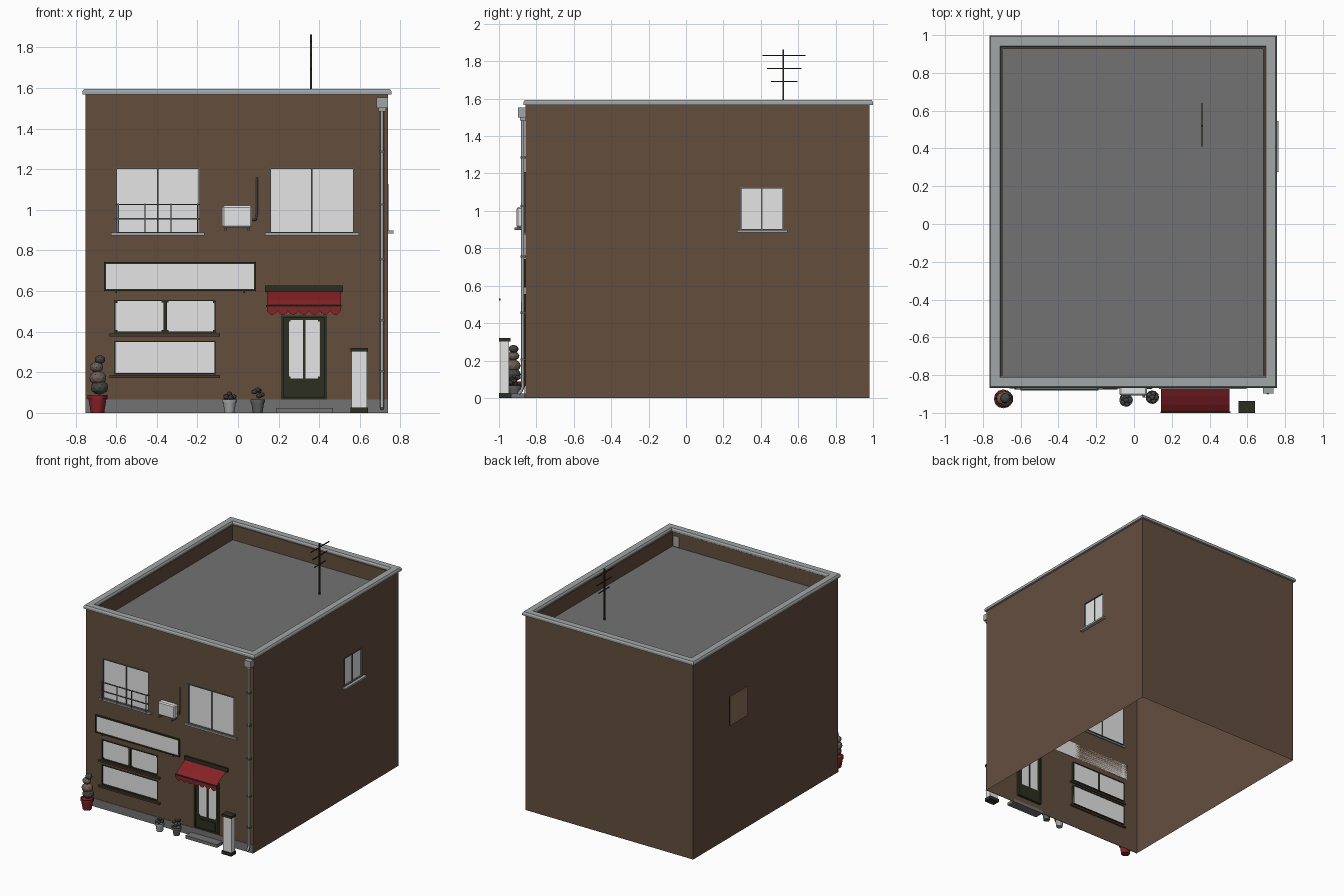
import bpy, bmesh, math, random
from mathutils import Matrix, Vector

if "Cube" in bpy.data.objects:
    bpy.data.objects.remove(bpy.data.objects["Cube"])
random.seed(4)


def material(name, r, g, b):
    m = bpy.data.materials.new(name)
    m.use_nodes = True
    m.diffuse_color = (r, g, b, 1)
    node = m.node_tree.nodes["Principled BSDF"]
    node.inputs["Base Color"].default_value = (r, g, b, 1)
    node.inputs["Roughness"].default_value = 0.8
    return m


BRICK = material("brown wall", .125, .077, .048)
STONE = material("roof grey", .17, .17, .17)
TRIM = material("light grey trim", .36, .38, .38)
WHITE = material("pale glass", .78, .78, .78)
DARK = material("dark olive", .026, .028, .015)
RED = material("dark red", .24, .016, .021)
METAL = material("grey metal", .11, .115, .115)
LEAF = material("brown foliage", .16, .115, .09)
SHADE = material("dark foliage", .06, .062, .055)
WOOD = material("dark wood", .06, .042, .028)


def finish(name, bm, mat, smooth=False):
    me = bpy.data.meshes.new(name)
    bm.to_mesh(me)
    bm.free()
    ob = bpy.data.objects.new(name, me)
    bpy.context.collection.objects.link(ob)
    me.materials.append(mat)
    if smooth:
        bpy.ops.object.select_all(action="DESELECT")
        ob.select_set(True)
        bpy.context.view_layer.objects.active = ob
        bpy.ops.object.shade_smooth_by_angle()
    return ob


def boxes(name, mat, *items, bevel=0):
    """Each item is x0, x1, y0, y1, z0, z1."""
    bm = bmesh.new()
    for x0, x1, y0, y1, z0, z1 in items:
        mtx = Matrix.Translation(((x0 + x1) / 2, (y0 + y1) / 2, (z0 + z1) / 2))
        bmesh.ops.create_cube(bm, size=1, matrix=mtx @ Matrix.Diagonal((x1 - x0, y1 - y0, z1 - z0, 1)))
    if bevel:
        bmesh.ops.bevel(bm, geom=bm.edges[:], offset=bevel, segments=1, affect="EDGES")
    return finish(name, bm, mat)


def border(x0, x1, z0, z1, y0, y1, w):
    """Four bars round an opening."""
    return [(x0, x0 + w, y0, y1, z0, z1), (x1 - w, x1, y0, y1, z0, z1),
            (x0 + w, x1 - w, y0, y1, z0, z0 + w), (x0 + w, x1 - w, y0, y1, z1 - w, z1)]


def tube(name, pts, r, mat):
    cu = bpy.data.curves.new(name, "CURVE")
    cu.dimensions, cu.bevel_depth, cu.bevel_resolution, cu.use_fill_caps = "3D", r, 2, True
    sp = cu.splines.new("POLY")
    sp.points.add(len(pts) - 1)
    for p, co in zip(sp.points, pts):
        p.co = (*co, 1)
    ob = bpy.data.objects.new(name, cu)
    bpy.context.collection.objects.link(ob)
    cu.materials.append(mat)


def lathe(name, profile, x, y, mat, sides=12):
    bm = bmesh.new()
    rings = [[bm.verts.new((x + r * math.cos(a), y + r * math.sin(a), z))
              for a in (math.tau * i / sides for i in range(sides))] for r, z in profile]
    for a, b in zip(rings, rings[1:]):
        for i in range(sides):
            j = (i + 1) % sides
            bm.faces.new((a[i], a[j], b[j], b[i]))
    bm.faces.new(rings[0][::-1])
    bm.faces.new(rings[-1])
    finish(name, bm, mat, True)


# Main dimensions
L, R, F, B, TOP, ROOF = -.751, .739, -.859, .982, 1.57, 1.45
UPPER = [(-.602, -.188), (.157, .571)]
UZ0, UZ1 = .885, 1.207
SHOP = [(-.61, -.108, .394, .557), (-.61, -.108, .19, .355)]
DOOR = (.212, .438, .065, .48)
SIDE = (.29, .522, .897, 1.127)


def wall(bm, a, b, holes):
    """Vertical sheet from a to b; holes are (u0, u1, z0, z1) measured from a."""
    a, b = Vector(a), Vector(b)
    length, d = (b - a).length, (b - a).normalized()
    us = sorted({0, length, *[u for h in holes for u in h[:2]]})
    zs = sorted({0, TOP, *[z for h in holes for z in h[2:]]})
    for u0, u1 in zip(us, us[1:]):
        for z0, z1 in zip(zs, zs[1:]):
            cu, cz = (u0 + u1) / 2, (z0 + z1) / 2
            if not any(h[0] < cu < h[1] and h[2] < cz < h[3] for h in holes):
                bm.faces.new([bm.verts.new((*(a + d * u), z))
                              for u, z in ((u0, z0), (u1, z0), (u1, z1), (u0, z1))])


# Hollow shell, open below, with window and door openings
bm = bmesh.new()
front = [(x0, x1, UZ0, UZ1) for x0, x1 in UPPER] + SHOP + [DOOR]
wall(bm, (L, F), (R, F), [(x0 - L, x1 - L, z0, z1) for x0, x1, z0, z1 in front])
wall(bm, (R, F), (R, B), [(SIDE[0] - F, SIDE[1] - F, *SIDE[2:])])
wall(bm, (R, B), (L, B), [])
wall(bm, (L, B), (L, F), [(B - SIDE[1], B - SIDE[0], *SIDE[2:])])
bmesh.ops.remove_doubles(bm, verts=bm.verts[:], dist=.0001)
finish("outer_walls", bm, BRICK)

# Parapet, roof and coping
P = .055
boxes("parapet", BRICK, (L + .001, R - .001, F + .001, F + P, ROOF, TOP),
      (L + .001, R - .001, B - P, B - .001, ROOF, TOP),
      (L + .001, L + P, F + P, B - P, ROOF, TOP), (R - P, R - .001, F + P, B - P, ROOF, TOP))
boxes("flat_roof", STONE, (L + .01, R - .01, F + .01, B - .01, ROOF - .01, ROOF + .001))
bm = bmesh.new()
profile = [(0, 1.567), (0, 1.583), (.007, 1.594), (.056, 1.594), (.063, 1.583), (.063, 1.567)]
loops = [[bm.verts.new(co) for co in ((-.766 + d, -.868 + d, z), (.756 - d, -.868 + d, z),
                                      (.756 - d, .999 - d, z), (-.766 + d, .999 - d, z))]
         for d, z in profile]
for a, b in zip(loops, loops[1:] + loops[:1]):
    for i in range(4):
        j = (i + 1) % 4
        bm.faces.new((a[i], a[j], b[j], b[i]))
finish("coping", bm, TRIM)
boxes("roof_outlet", TRIM, (.62, .67, F + P, F + P + .005, ROOF + .01, 1.54))

# Upper windows with sills
for side, (x0, x1) in zip(("right", "left"), UPPER):
    mid = (x0 + x1) / 2
    boxes(f"{side}_upper_pane", WHITE, (x0, x1, F + .012, F + .016, UZ0, UZ1))
    boxes(f"{side}_upper_frame", METAL, *border(x0, x1, UZ0, UZ1, F - .004, F + .02, .006),
          (mid - .004, mid + .004, F + .004, F + .02, UZ0, UZ1))
    boxes(f"{side}_upper_sill", TRIM, (x0 - .024, x1 + .024, F - .014, F + .01, .874, .888))

# Balcony rail on the right-hand upper window
x0, x1 = UPPER[0]
bars = [(x0, x1, -.882, -.877, z - .003, z + .003) for z in (.956, 1.026)]
bars += [(x - .003, x + .003, -.882, -.877, UZ0, 1.03) for x in (x0 + .012, -.458, -.33, x1 - .012)]
bars += [(x - .003, x + .003, -.882, F, z - .003, z + .003) for x in (x0 + .003, x1 - .003) for z in (.956, 1.026)]
boxes("window_rail", METAL, *bars)

# Side window
y0, y1, z0, z1 = SIDE
ym = (y0 + y1) / 2
boxes("side_pane", WHITE, (R - .014, R - .01, y0, y1, z0, z1))
boxes("side_frame", METAL, *[(R - .018, R + .003, a, b, c, d)
                             for a, b, _, _, c, d in border(y0, y1, z0, z1, 0, 0, .007)],
      (R - .018, R - .004, ym - .004, ym + .004, z0, z1))
boxes("side_sill", TRIM, (R - .01, .765, y0 - .016, y1 + .022, .884, .898))

# Shop windows
for name, (x0, x1, z0, z1) in zip(("middle", "lower"), SHOP):
    boxes(f"{name}_shop_pane", WHITE, (x0, x1, F + .01, F + .014, z0, z1))
    boxes(f"{name}_shop_frame", DARK, *border(x0, x1, z0, z1, F - .004, F + .018, .007))
    boxes(f"{name}_shop_sill", WOOD, (x0 - .022, x1 + .02, F - .016, F + .012, z0 - .018, z0 - .004))
x0, x1, z0, z1 = SHOP[0]
xm = (x0 + x1) / 2
boxes("shop_mullion", DARK, (xm - .009, xm + .009, F - .002, F + .018, z0, z1),
      *[(xm - .018, xm + .018, F - .002, F + .012, z, z + .007) for z in (z0 + .006, z1 - .013)],
      *[(x, x + .011, F - .002, F + .012, z, z + .009) for x in (x0 + .005, x1 - .016) for z in (z0 + .006, z1 - .015)])

# Blank shop sign
boxes("sign_panel", WHITE, (-.65, .08, F - .007, F, .61, .735))
boxes("sign_frame", DARK, *border(-.66, .088, .6, .743, F - .012, F, .01),
      *[(x - .004, x + .004, F - .01, F, .59, .6) for x in (-.6, .03)])

# Door and steps
x0, x1, z0, z1 = DOOR
boxes("door_jamb", DARK, *border(x0, x1, z0, z1, F - .006, F + .02, .013))
boxes("door_leaf", DARK, (x0 + .013, .25, F + .004, F + .018, z0, z1),
      (.404, x1 - .013, F + .004, F + .018, z0, z1), (.25, .404, F + .004, F + .018, z0, .17),
      (.25, .404, F + .004, F + .018, .458, z1), (.32, .332, F + .004, F + .018, .17, .458),
      (.255, .4, F - .001, F + .004, .085, .15),
      *[(x, x + .009, F + .005, F + .01, z, z + .009) for x in (.25, .395) for z in (.17, .449)])
boxes("door_glass", WHITE, (.25, .404, F + .01, F + .014, .17, .458))
boxes("door_step", STONE, (.187, .468, -.935, F, 0, .025))
boxes("plinth", STONE, (L, R, F - .005, F - .001, 0, .065))

# Awning: sloping sheet with a scalloped front edge
bm = bmesh.new()
scallops, per = 7, 6
rows = []
for i in range(scallops * per + 1):
    x = .142 + .364 * i / (scallops * per)
    drop = .482 + .02 * (1 - abs(math.sin(math.pi * i / per)))
    rows.append([bm.verts.new((x, y, z)) for y, z in
                 ((F - .008, .6), (-.91, .58), (-.955, .555), (-.994, .527), (-.995, drop))])
for a, b in zip(rows, rows[1:]):
    for k in range(4):
        bm.faces.new((a[k], a[k + 1], b[k + 1], b[k]))
finish("awning", bm, RED)
boxes("awning_box", DARK, (.133, .517, F - .014, F, .595, .626))
boxes("awning_bar", DARK, (.139, .51, -1, -.993, .521, .531))

# Wall cooling unit, bracket and hose
boxes("cooling_unit", WHITE, (-.078, .07, -.907, F, .912, 1.02), bevel=.008)
boxes("cooling_bracket", METAL, *[(x, x + .012, -.918, F, .898, .911) for x in (-.066, .046)])
tube("cooling_hose", [(.07, -.868, .95), (.088, -.868, .95), (.093, -.868, .98), (.093, -.868, 1.16)], .005, METAL)

# Drainpipe with hopper and clamps
tube("drainpipe", [(.709, -.873, 1.5), (.709, -.873, .06), (.709, -.88, .04), (.709, -.895, .022)], .009, TRIM)
boxes("pipe_hopper", TRIM, (.682, .738, -.897, F, 1.5, 1.552), (.692, .728, -.888, F, 1.483, 1.5))
boxes("pipe_clamps", METAL, *[(.697, .721, -.885, F, z, z + .012) for z in (.2, .45, .75, 1.02, 1.28)])

# Roof aerial
boxes("aerial", DARK, (.355, .365, .515, .525, ROOF, 1.862),
      *[(.357, .363, .525 - h, .525 + h, z - .003, z + .003) for h, z in ((.115, 1.83), (.093, 1.762), (.07, 1.692))])

# Standing lamp box
boxes("lamp_body", WHITE, (.56, .636, -.992, -.946, .025, .305))
boxes("lamp_ends", DARK, (.553, .64, -1, -.938, .302, .32), (.553, .64, -1, -.938, 0, .026))


# Potted plants
def pot(name, x, y, r, h, mat):
    lathe(name, [(r * .66, 0), (r * .88, h * .78), (r, h * .78), (r, h), (r * .85, h), (r * .8, h * .9)], x, y, mat)


def clump(name, mat, *balls):
    bm = bmesh.new()
    for x, y, z, r in balls:
        m = Matrix.Translation((x, y, z)) @ Matrix.Diagonal((1, 1, .8, 1))
        bmesh.ops.create_icosphere(bm, subdivisions=2, radius=r, matrix=m)
    finish(name, bm, mat)


pot("red_pot", -.692, -.926, .05, .088, RED)
clump("topiary_dark", SHADE, (-.682, -.926, .125, .044), (-.68, -.922, .262, .027))
clump("topiary_brown", LEAF, (-.69, -.926, .172, .043), (-.696, -.924, .225, .033))
for name, x, y, high, mat in (("pale", -.042, -.932, .1, TRIM), ("grey", .097, -.917, .12, METAL)):
    pot(f"{name}_pot", x, y, .036, .066, mat)
    clump(f"{name}_pot_plant", SHADE,
          *[(x + .02 * math.cos(a), y + .02 * math.sin(a), random.uniform(.075, high - .008), .015)
            for a in (math.tau * i / 5 for i in range(5))], (x, y, high - .006, .014))
